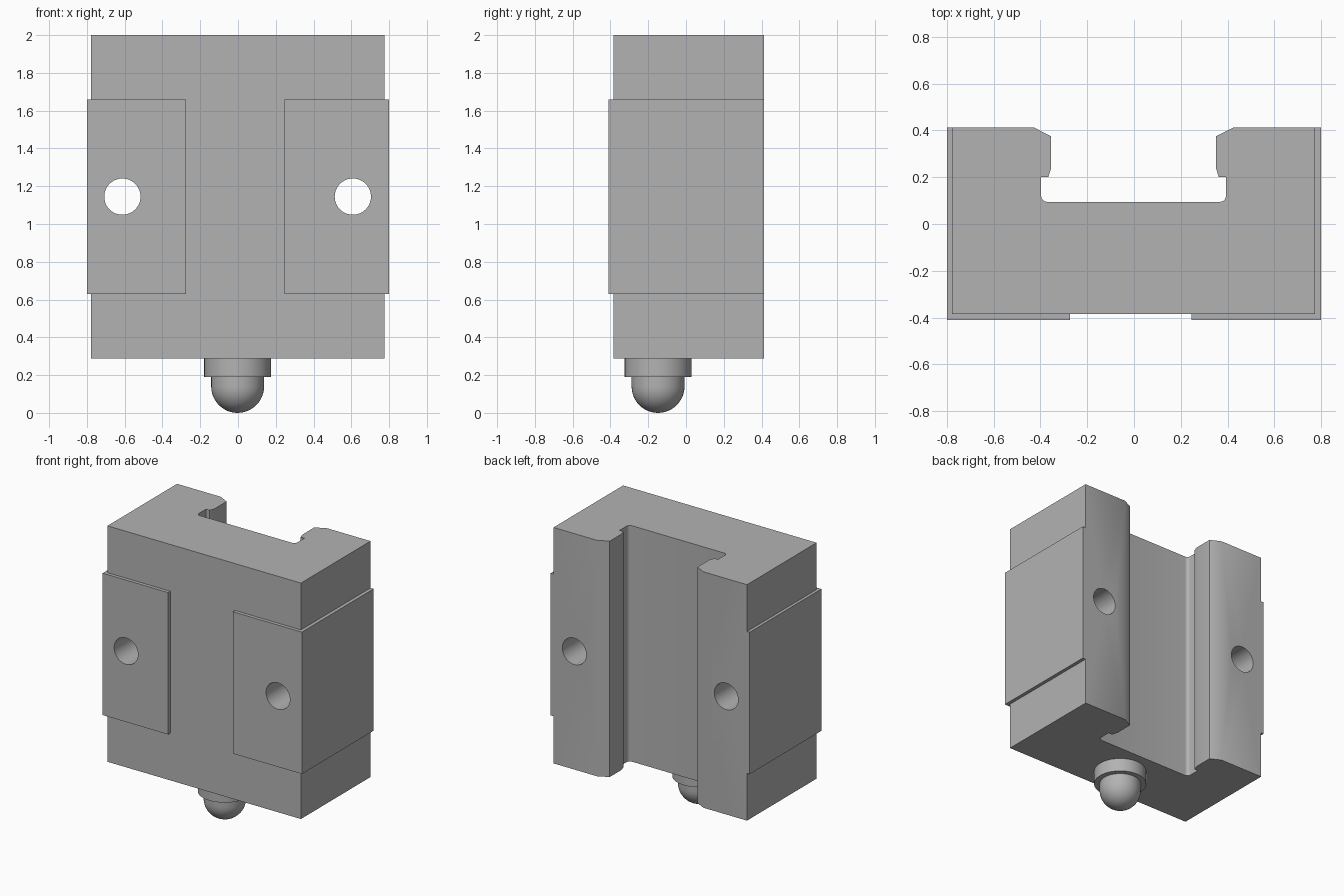
import bpy, bmesh, math
from mathutils import Matrix, Vector

cube = bpy.data.objects.get("Cube")
if cube:
    bpy.data.objects.remove(cube, do_unlink=True)

GREY = (0.45, 0.45, 0.45, 1)
mat = bpy.data.materials.new("plain grey")
mat.use_nodes = True
mat.diffuse_color = GREY
mat.node_tree.nodes["Principled BSDF"].inputs["Base Color"].default_value = GREY

CX = -0.002            # middle of the block
HOLE_X, HOLE_Z, HOLE_R = 0.61, 1.145, 0.096
BACK, FRONT = 0.413, -0.385


def finish(name, bm):
    bmesh.ops.recalc_face_normals(bm, faces=bm.faces[:])
    mesh = bpy.data.meshes.new(name)
    bm.to_mesh(mesh)
    bm.free()
    mesh.materials.append(mat)
    obj = bpy.data.objects.new(name, mesh)
    bpy.context.collection.objects.link(obj)
    return obj


def prism(name, outline, z0, z1):
    """Extrude a plan outline upwards."""
    bm = bmesh.new()
    face = bm.faces.new([bm.verts.new((x, y, z0)) for x, y in outline])
    new = bmesh.ops.extrude_face_region(bm, geom=[face])["geom"]
    bmesh.ops.translate(bm, vec=(0, 0, z1 - z0),
                        verts=[v for v in new if isinstance(v, bmesh.types.BMVert)])
    return finish(name, bm)


def smooth(obj):
    bpy.ops.object.select_all(action="DESELECT")
    obj.select_set(True)
    bpy.context.view_layer.objects.active = obj
    bpy.ops.object.shade_smooth_by_angle(angle=math.radians(30))


def drill(obj, cutter):
    mod = obj.modifiers.new("bolt_hole", "BOOLEAN")
    mod.operation, mod.solver, mod.object = "DIFFERENCE", "EXACT", cutter
    bpy.context.view_layer.objects.active = obj
    bpy.ops.object.modifier_apply(modifier=mod.name)


# Block with a rounded, undercut channel at the back
R = 0.025
fillet = [(0.395 - R + R * math.cos(a), 0.095 + R + R * math.sin(a))
          for a in (math.radians(-15 * i) for i in range(7))]
half = [(0.777, FRONT), (0.777, BACK), (0.427, BACK), (0.352, 0.375),
        (0.352, 0.24), (0.365, 0.2), (0.395, 0.2)] + fillet
outline = [(CX + x, y) for x, y in half] + [(CX - x, y) for x, y in reversed(half)]
block = prism("channel_block", outline, 0.287, 2.0)

# Wrap-around side pads, with a bolt hole through each side
for side, label in ((1, "left"), (-1, "right")):
    bm = bmesh.new()
    bmesh.ops.create_cone(
        bm, cap_ends=True, segments=48, radius1=HOLE_R, radius2=HOLE_R, depth=2,
        matrix=Matrix.Translation((CX + side * HOLE_X, 0, HOLE_Z))
        @ Matrix.Rotation(math.pi / 2, 4, "X"))
    cutter = finish(label + "_hole_cutter", bm)
    cutter.hide_render = True
    pad_outline = [(0.26, -0.41), (0.8, -0.41), (0.8, BACK),
                   (0.777, BACK), (0.777, FRONT), (0.26, FRONT)]
    pad = prism(label + "_pad",
                [(CX * (abs(x) < 0.79) * 1.0 + side * x - (0.012 if x == 0.26 else 0), y)
                 for x, y in pad_outline], 0.63, 1.66)
    drill(block, cutter)
    drill(pad, cutter)
    bpy.data.objects.remove(cutter, do_unlink=True)
    smooth(pad)
smooth(block)

# Round-nosed pin with a collar under the block
profile = [(0.14 * math.sin(a), 0.14 - 0.14 * math.cos(a))
           for a in (math.radians(7.5 * i) for i in range(13))]
profile += [(0.14, 0.19), (0.177, 0.19), (0.177, 0.287), (0, 0.287)]
bm = bmesh.new()
verts = [bm.verts.new((CX + r, -0.148, z)) for r, z in profile]
edges = [bm.edges.new(pair) for pair in zip(verts, verts[1:])]
bmesh.ops.spin(bm, geom=verts + edges, cent=Vector((CX, -0.148, 0)), axis=(0, 0, 1),
               angle=math.tau, steps=48)
bmesh.ops.remove_doubles(bm, verts=bm.verts[:], dist=0.0001)
smooth(finish("collared_pin", bm))
